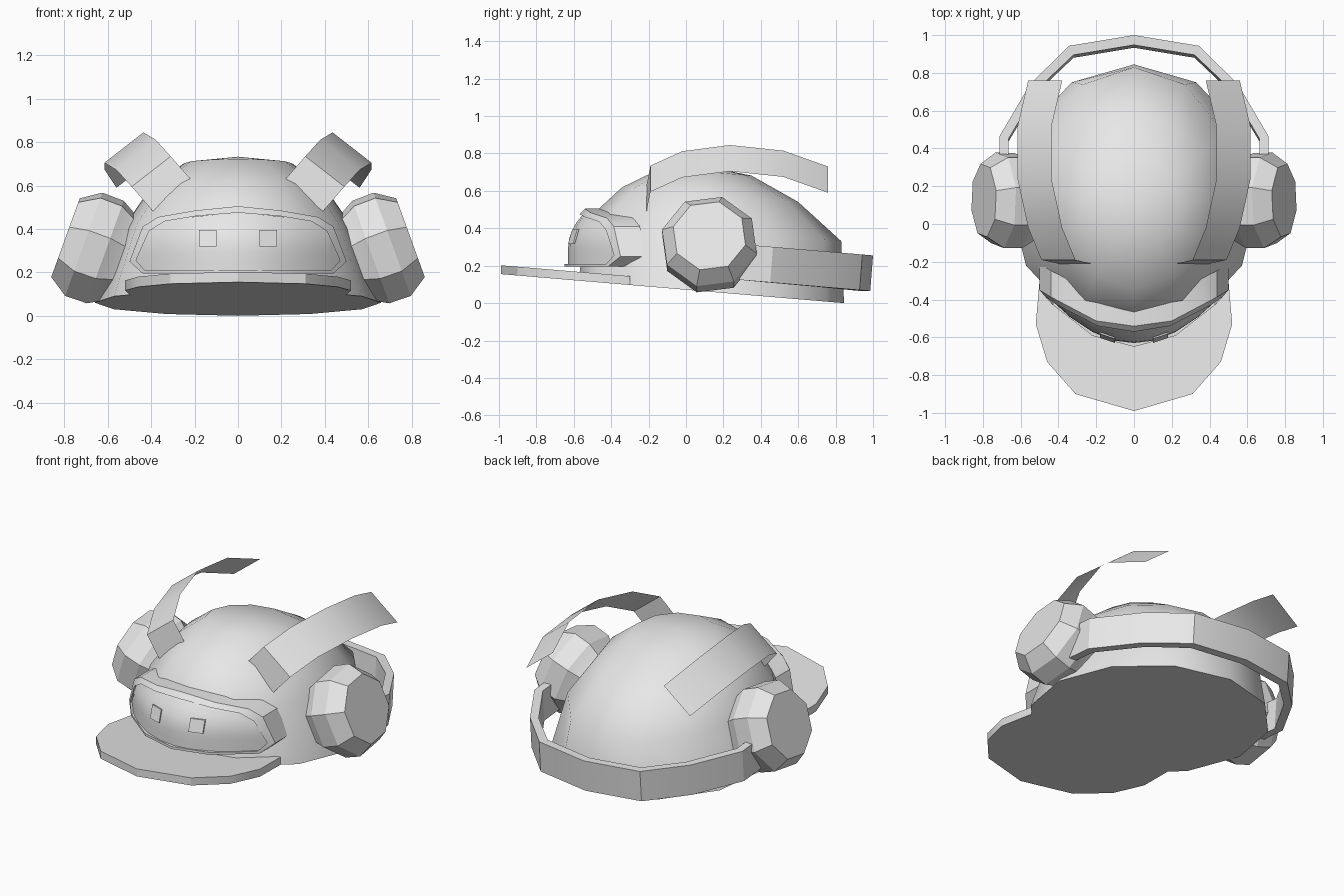
import bpy, bmesh
from math import sin, cos, pi, radians
from mathutils import Vector

cube = bpy.data.objects.get("Cube")
if cube:
    bpy.data.objects.remove(cube, do_unlink=True)

grey = bpy.data.materials.new("light_grey")
grey.use_nodes = True
grey.diffuse_color = (0.8, 0.8, 0.8, 1)
grey.node_tree.nodes["Principled BSDF"].inputs["Base Color"].default_value = (0.8, 0.8, 0.8, 1)


def loft(name, rings, closed=True, caps=True, wrap=False, angle=30):
    """Skin a list of equally long rings of points."""
    bm = bmesh.new()
    rows = [[bm.verts.new(p) for p in ring] for ring in rings]
    n = len(rows[0])
    pairs = list(zip(rows, rows[1:])) + ([(rows[-1], rows[0])] if wrap else [])
    for a, b in pairs:
        for i in range(n if closed else n - 1):
            j = (i + 1) % n
            bm.faces.new((a[i], a[j], b[j], b[i]))
    if caps:
        bm.faces.new(rows[0])
        bm.faces.new(rows[-1])
    bmesh.ops.remove_doubles(bm, verts=bm.verts, dist=0.0005)
    bmesh.ops.recalc_face_normals(bm, faces=bm.faces)
    mesh = bpy.data.meshes.new(name)
    bm.to_mesh(mesh)
    bm.free()
    mesh.materials.append(grey)
    ob = bpy.data.objects.new(name, mesh)
    bpy.context.collection.objects.link(ob)
    bpy.ops.object.select_all(action='DESELECT')
    ob.select_set(True)
    bpy.context.view_layer.objects.active = ob
    bpy.ops.object.shade_smooth_by_angle(angle=radians(angle))
    return ob


def mirrored(half):
    """Close a half outline that starts and ends on the centre line."""
    return half + [(-x, v) for x, v in reversed(half) if x > 0]


def base_z(y):
    return 0.0715 - 0.0845 * y


# Cap crown: twelve-sided rings (height, half width, front y, back y), tilted
crown = []
for h, rx, front, back in [(0, 0.66, -0.575, 0.845), (0.33, 0.54, -0.53, 0.83),
                           (0.52, 0.41, -0.34, 0.60), (0.64, 0.25, -0.13, 0.35),
                           (0.67, 0.0, 0.1, 0.1)]:
    ring = []
    for k in range(12):
        a = k * pi / 6
        y = (front + back) / 2 + cos(a) * (back - front) / 2
        ring.append((rx * sin(a), y, base_z(y) + h))
    crown.append(ring)
dome = loft("cap_crown", crown[:-1], angle=50)
bm = bmesh.new()
bm.from_mesh(dome.data)
# Raise the middle of the crown into a shallow peak
top = max(bm.faces, key=lambda f: f.calc_center_median().z)
peak = bmesh.ops.poke(bm, faces=[top])["verts"][0]
peak.co = crown[-1][0]
for f in bm.faces:
    f.smooth = True
bm.to_mesh(dome.data)
bm.free()

# Brim
brim = mirrored([(0, -0.99), (0.31, -0.9), (0.46, -0.73), (0.52, -0.53), (0.5, -0.3), (0, -0.3)])
loft("cap_brim", [[(x, y, base_z(y) + t) for x, y in brim] for t in (0, 0.047)])


# Curved face shield on the front of the crown
def shield_y(x, z):
    return -0.63 + 1.2 * x * x + 2.6 * max(0, z - 0.3) ** 2


outer_half = [(0, 0.505), (0.2, 0.485), (0.37, 0.455), (0.44, 0.41), (0.5, 0.25),
              (0.44, 0.195), (0.22, 0.195), (0, 0.195)]
inner_half = [(0, 0.475), (0.19, 0.46), (0.34, 0.435), (0.41, 0.39), (0.47, 0.255),
              (0.43, 0.21), (0.22, 0.21), (0, 0.21)]


def shield_ring(half, offset):
    return [(x, shield_y(x, z) + offset, z) for x, z in mirrored(half)]


loft("face_shield_rim", [shield_ring(outer_half, 0.12), shield_ring(outer_half, -0.02),
                         shield_ring(inner_half, -0.02), shield_ring(inner_half, 0.12)],
     caps=False, wrap=True)


def height_at(points, x):
    for (x0, z0), (x1, z1) in zip(points, points[1:]):
        if x <= x1:
            return z0 + (z1 - z0) * (x - x0) / (x1 - x0)
    return points[-1][1]


upper, lower = inner_half[:5], inner_half[:3:-1]
columns = []
for x in [-0.47, -0.43, -0.41, -0.34, -0.22, -0.1, 0, 0.1, 0.22, 0.34, 0.41, 0.43, 0.47]:
    hi, lo = height_at(upper, abs(x)), height_at(lower, abs(x))
    zs = [lo + (hi - lo) * k / 6 for k in range(7)]
    columns.append([(x, shield_y(x, z), z) for z in zs])
loft("face_shield_panel", columns, closed=False, caps=False, angle=50)

for side, label in ((1, "left"), (-1, "right")):
    # Square eye plate
    square = [(side * 0.1, 0.32), (side * 0.18, 0.32), (side * 0.18, 0.395), (side * 0.1, 0.395)]
    loft(label + "_eye", [[(x, shield_y(x, z) + d, z) for x, z in square]
                          for d in (-0.004, -0.013)])

    # Octagonal ear cup, leaning so its outer face looks slightly up
    axis = Vector((side * 0.94, 0, 0.34))
    up = Vector((side * -0.34, 0, 0.94))
    centre = Vector((side * 0.795, 0.125, 0.36))
    cup = []
    for s, r in [(-0.36, 0.19), (-0.28, 0.21), (-0.195, 0.26), (-0.09, 0.262), (0, 0.2)]:
        angles = [radians(30 + 45 * k) for k in range(8)]
        cup.append([centre + axis * s + Vector((0, r * cos(a), 0)) + up * (r * sin(a))
                    for a in angles])
    loft(label + "_ear_cup", cup, angle=20)

    # Thin ribbon ear: inner edge path, outer edge lies lower and further out
    path = [(0.212, -0.212, 0.622), (0.31, -0.19, 0.735), (0.38, -0.02, 0.812),
            (0.436, 0.235, 0.845), (0.436, 0.52, 0.815), (0.38, 0.76, 0.73)]
    loft(label + "_ribbon_ear",
         [[(side * x, y, z), (side * (x + 0.18), y, z - 0.14)] for x, y, z in path],
         closed=False, caps=False, angle=40)

# Headband running round the back between the cups
outer = [(0, 1.0), (0.345, 0.943), (0.55, 0.74), (0.712, 0.465), (0.712, 0.3)]
inner = [(0, 0.948), (0.32, 0.895), (0.505, 0.72), (0.665, 0.45), (0.665, 0.3)]
sections = []
for (xo, yo), (xi, yi) in zip(outer, inner):
    mid = 0.245 - 0.085 * yo
    sections.append([(xo, yo, mid + 0.095), (xi, yi, mid + 0.095),
                     (xi, yi - 0.015, mid - 0.095), (xo, yo - 0.015, mid - 0.095)])
left_half = [[(-x, y, z) for x, y, z in s] for s in reversed(sections[1:])]
loft("headband", left_half + sections, angle=25)
